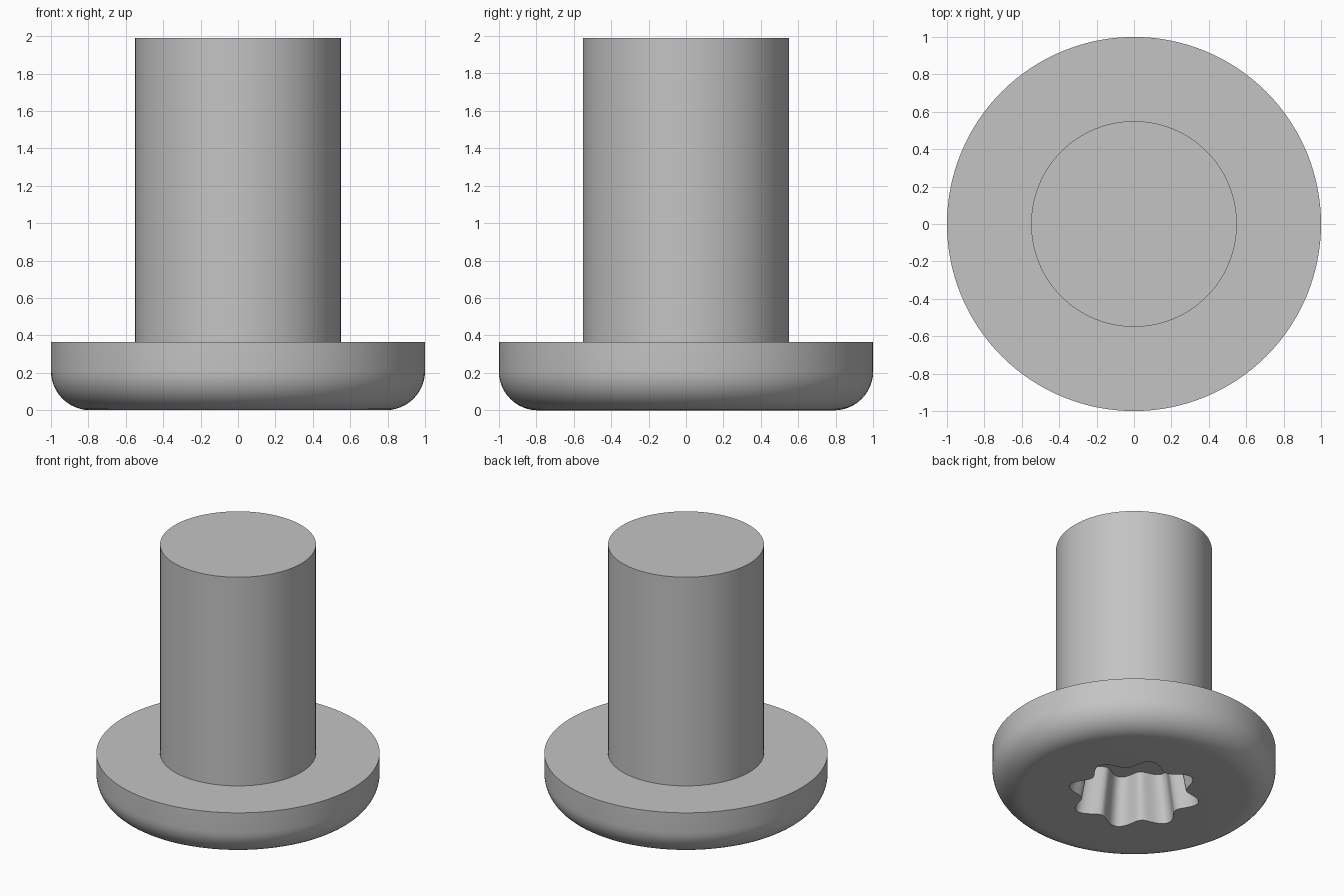
import bpy
import bmesh
import math

if "Cube" in bpy.data.objects:
    bpy.data.objects.remove(bpy.data.objects["Cube"], do_unlink=True)

SEGMENTS = 128
HEAD_R, HEAD_H = 1.0, 0.365
FILLET = 0.21
SHANK_R, SHANK_TOP = 0.55, 1.99
LOBES, LOBE_TURN = 8, math.radians(20)

steel = bpy.data.materials.new("grey_steel")
steel.use_nodes = True
colour = (0.55, 0.55, 0.55, 1)
steel.diffuse_color = colour
steel.node_tree.nodes["Principled BSDF"].inputs["Base Color"].default_value = colour


def lobed(scale):
    """Radius of the drive recess at each angle."""
    return lambda a: scale * (0.42 + 0.05 * math.cos(LOBES * (a - LOBE_TURN)))


def round_(radius):
    return lambda a: radius


# Outline from the recess floor, round the head and up the shank
rings = [(lobed(0.84), HEAD_H - 0.005), (lobed(1), 0)]
for i in range(13):
    t = math.pi / 2 * i / 12
    rings.append((round_(HEAD_R - FILLET + FILLET * math.sin(t)),
                  FILLET * (1 - math.cos(t))))
rings += [(round_(HEAD_R), HEAD_H), (round_(SHANK_R), HEAD_H),
          (round_(SHANK_R), SHANK_TOP)]

bm = bmesh.new()
angles = [2 * math.pi * i / SEGMENTS for i in range(SEGMENTS)]
loops = [[bm.verts.new((r(a) * math.cos(a), r(a) * math.sin(a), z)) for a in angles]
         for r, z in rings]

# Skin neighbouring rings, then cap the recess floor and shank end
for low, high in zip(loops, loops[1:]):
    for i in range(SEGMENTS):
        j = (i + 1) % SEGMENTS
        bm.faces.new((low[i], low[j], high[j], high[i]))
bm.faces.new(loops[0])
bm.faces.new(loops[-1])
bmesh.ops.recalc_face_normals(bm, faces=bm.faces)

mesh = bpy.data.meshes.new("screw_body")
bm.to_mesh(mesh)
bm.free()
mesh.materials.append(steel)
screw = bpy.data.objects.new("screw_body", mesh)
bpy.context.collection.objects.link(screw)

bpy.ops.object.select_all(action="DESELECT")
screw.select_set(True)
bpy.context.view_layer.objects.active = screw
bpy.ops.object.shade_smooth_by_angle(angle=math.radians(30))
